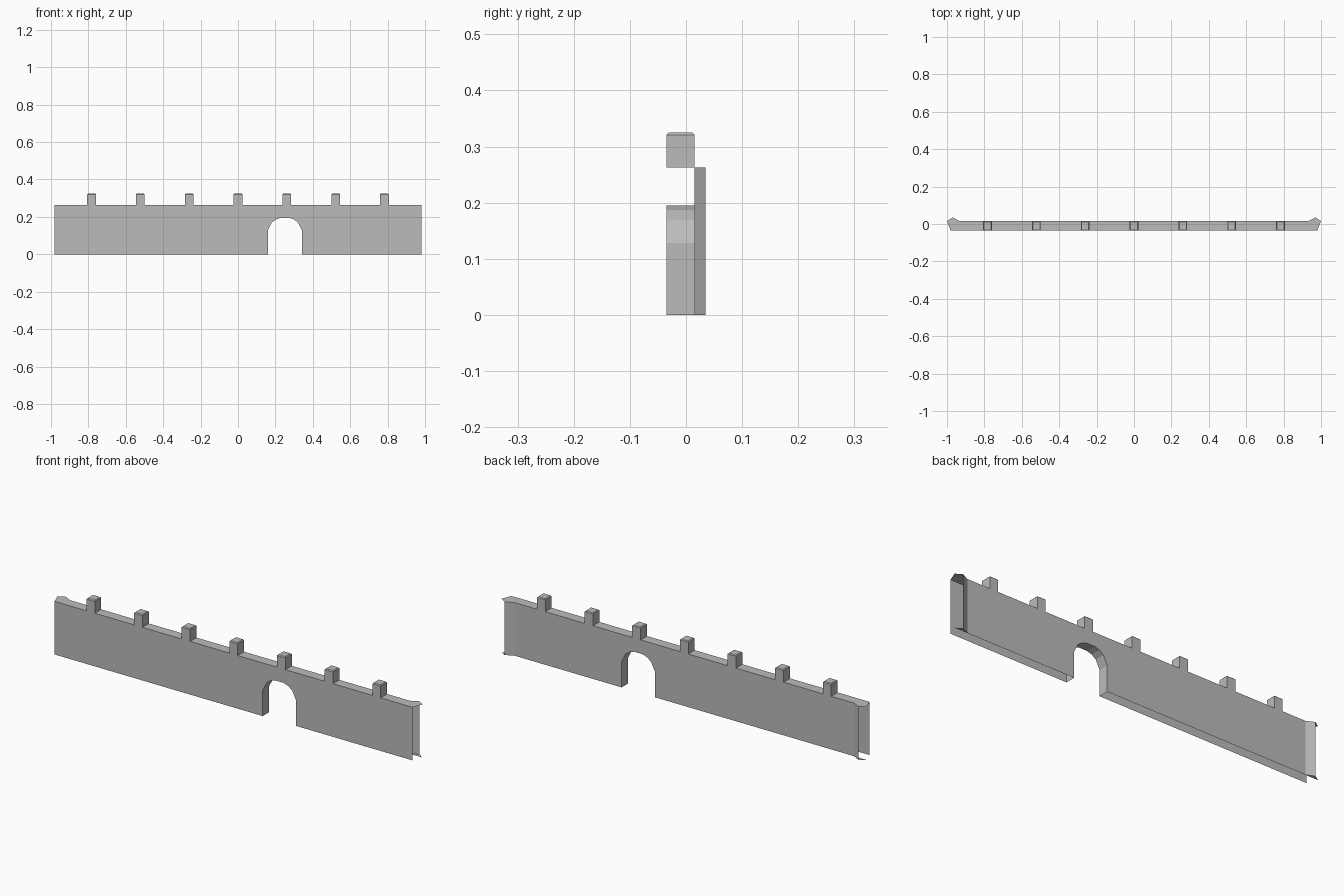
import bpy, bmesh

cube = bpy.data.objects.get("Cube")
if cube:
    bpy.data.objects.remove(cube, do_unlink=True)

stone = bpy.data.materials.new("grey_stone")
stone.use_nodes = True
GREY = (0.5, 0.5, 0.5, 1)
stone.diffuse_color = GREY
stone.node_tree.nodes["Principled BSDF"].inputs["Base Color"].default_value = GREY

FRONT, BACK, HEIGHT = -0.035, 0.015, 0.263
ARCH_X = 0.251


def finish(name, bm):
    mesh = bpy.data.meshes.new(name)
    bm.to_mesh(mesh)
    bm.free()
    mesh.materials.append(stone)
    obj = bpy.data.objects.new(name, mesh)
    bpy.context.collection.objects.link(obj)
    return obj


def face(bm, points):
    return bm.faces.new([bm.verts.new(p) for p in points])


# Arched opening profile, from one foot to the other
half = [(0.091, 0), (0.091, 0.128), (0.07, 0.17), (0.047, 0.187), (0.022, 0.195)]
arch = [(ARCH_X - x, z) for x, z in half] + [(ARCH_X + x, z) for x, z in reversed(half)]


def outline(end, y):
    pts = [(-end, 0)] + arch + [(end, 0), (end, HEIGHT), (-end, HEIGHT)]
    return [(x, y, z) for x, z in pts]


# Front and back wall skins
bm = bmesh.new()
face(bm, outline(0.98, FRONT))
face(bm, reversed(outline(0.93, BACK)))
finish("wall_faces", bm)

# Reveal inside the arch
bm = bmesh.new()
for (xa, za), (xb, zb) in zip(arch, arch[1:]):
    face(bm, [(xa, FRONT, za), (xa, BACK, za), (xb, BACK, zb), (xb, FRONT, zb)])
finish("arch_reveal", bm)

# Walkway on top with flared ends
plan = [(0.98, FRONT), (1.0, BACK), (0.97, 0.035), (0.93, BACK)]
bm = bmesh.new()
face(bm, [(-0.98, FRONT, HEIGHT)] + [(x, y, HEIGHT) for x, y in plan]
     + [(-x, y, HEIGHT) for x, y in reversed(plan[1:])])
finish("wall_top", bm)

# Flared returns at the open ends, with their small foot plates
for name, side in (("left_return", 1), ("right_return", -1)):
    bm = bmesh.new()
    peak, root = plan[2], plan[3]
    quad = [(side * x, y, z) for (x, y), z in
            ((root, 0), (root, HEIGHT), (peak, HEIGHT), (peak, 0))]
    foot = [(side * x, y, 0) for x, y in plan[1:]]
    face(bm, quad if side < 0 else quad[::-1])
    face(bm, foot if side < 0 else foot[::-1])
    finish(name, bm)

# Merlons along the top
for i in range(7):
    bm = bmesh.new()
    bmesh.ops.create_cube(bm, size=1)
    for v in bm.verts:
        v.co = ((i - 3) * 0.261 + v.co.x * 0.046, -0.01 + v.co.y * 0.05,
                HEIGHT + (v.co.z + 0.5) * 0.062)
    top = [e for e in bm.edges if all(v.co.z > HEIGHT + 0.05 for v in e.verts)]
    bmesh.ops.bevel(bm, geom=top, offset=0.004, segments=1, affect='EDGES')
    finish(f"merlon_{i + 1}", bm)
